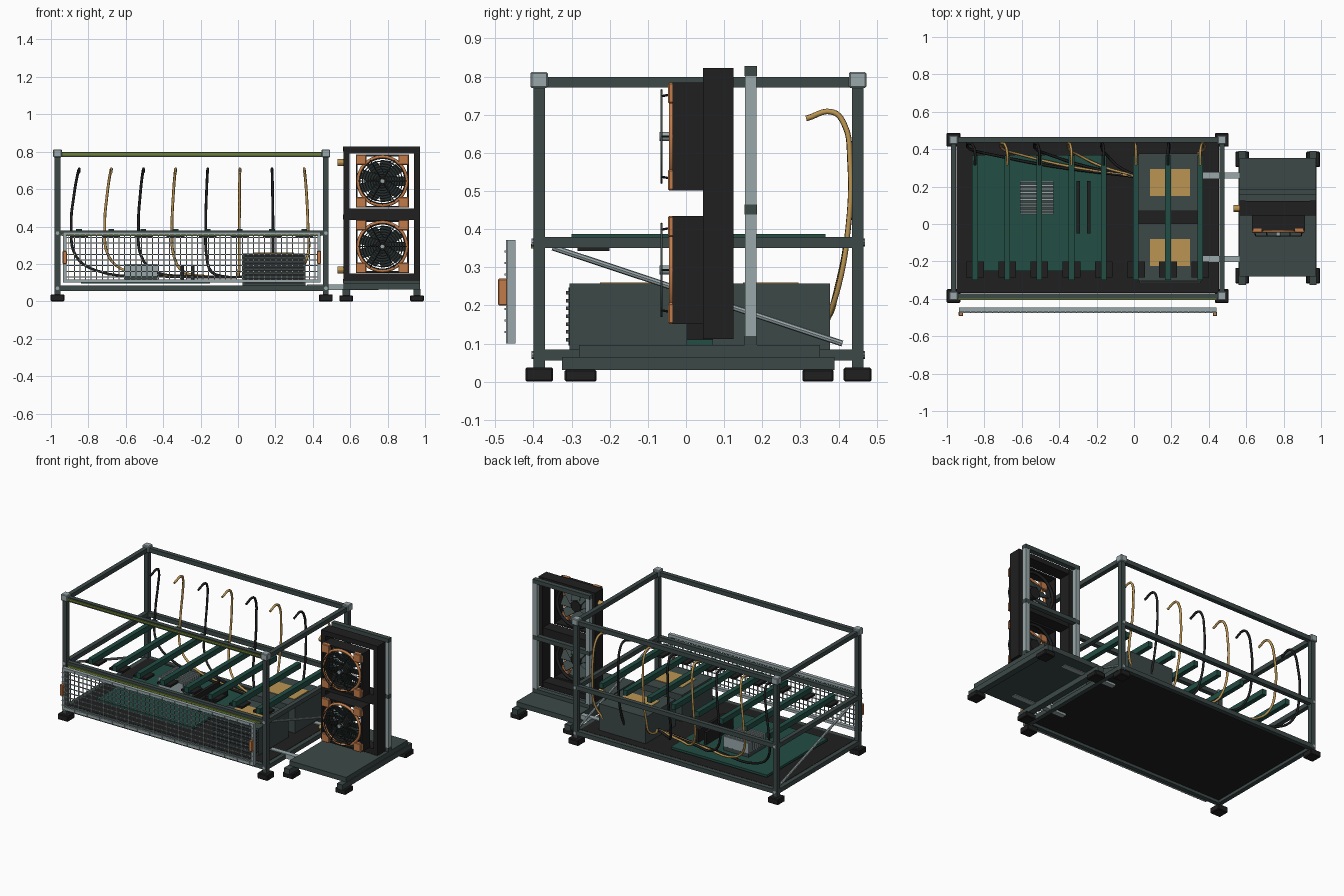
import bpy
import math
from mathutils import Vector

cube = bpy.data.objects.get("Cube")
if cube:
    bpy.data.objects.remove(cube, do_unlink=True)


def material(name, r, g, b):
    m = bpy.data.materials.new(name)
    m.use_nodes = True
    m.diffuse_color = (r, g, b, 1)
    m.node_tree.nodes["Principled BSDF"].inputs["Base Color"].default_value = (r, g, b, 1)
    return m


STEEL = material("dark steel", 0.045, 0.066, 0.064)
ALU = material("light aluminium", 0.32, 0.39, 0.4)
BLACK = material("black", 0.014, 0.014, 0.014)
GREEN = material("board green", 0.016, 0.075, 0.058)
COPPER = material("copper orange", 0.54, 0.2, 0.07)
TAN = material("brass tan", 0.5, 0.3, 0.085)
OLIVE = material("olive strip", 0.16, 0.22, 0.03)


def finish(name, mat):
    ob = bpy.context.object
    ob.name = name
    ob.data.materials.append(mat)
    return ob


def box(name, mat, x, y, z, bevel=0):
    """Box from (min, max) ranges."""
    bpy.ops.mesh.primitive_cube_add(size=1, location=[sum(r) / 2 for r in (x, y, z)])
    ob = finish(name, mat)
    ob.scale = [r[1] - r[0] for r in (x, y, z)]
    if bevel:
        bpy.ops.object.transform_apply(location=False, rotation=False)
        mod = ob.modifiers.new("bevel", "BEVEL")
        mod.width = bevel
        mod.segments = 1
    return ob


def around(c, w):
    return (c - w / 2, c + w / 2)


def rod(name, mat, a, b, radius, sides=8):
    a, b = Vector(a), Vector(b)
    bpy.ops.mesh.primitive_cylinder_add(vertices=sides, radius=radius, depth=(b - a).length,
                                        location=(a + b) / 2)
    ob = finish(name, mat)
    ob.rotation_euler = (b - a).to_track_quat("Z", "Y").to_euler()
    bpy.ops.object.shade_smooth_by_angle()
    return ob


def ring(name, mat, center, major, minor):
    bpy.ops.mesh.primitive_torus_add(location=center, rotation=(math.pi / 2, 0, 0), major_segments=32,
                                     minor_segments=6, major_radius=major, minor_radius=minor)
    bpy.ops.object.shade_smooth()
    return finish(name, mat)


# Main frame: posts, feet, corner blocks and rails
X0, X1, Y0, Y1, W = -0.965, 0.47, -0.385, 0.45, 0.03
for px in (X0, X1):
    for py in (Y0, Y1):
        box("frame_post", STEEL, around(px, W), around(py, W), (0.035, 0.79))
        box("frame_foot", BLACK, around(px, 0.073), around(py, 0.073), (0, 0.037), 0.004)
        box("corner_block", ALU, around(px, 0.046), around(py, 0.046), (0.77, 0.812), 0.004)
        for z in (0.07, 0.365):
            s = -1 if py < 0 else 1
            rod("frame_bolt", ALU, (px, py, z), (px, py + s * 0.02, z), 0.01)
for z in (0.07, 0.365, 0.785):
    for py in (Y0, Y1):
        box("long_rail", STEEL, (X0, X1), around(py, W - 0.002), around(z, W - 0.002))
    for px in (X0, X1):
        box("side_rail", STEEL, around(px, W - 0.002), (Y0, Y1), around(z, W - 0.002))
for z in (0.355, 0.787):
    box("light_strip", OLIVE, (X0 + 0.025, X1 - 0.025), (-0.406, -0.398), around(z, 0.012))

# Diagonal side braces and floor tray
for px in (X0, X1):
    rod("diagonal_brace", ALU, (px, -0.35, 0.352), (px, 0.41, 0.1), 0.008)
box("floor_tray", BLACK, (X0 + 0.015, X1 - 0.015), (Y0 + 0.015, Y1 - 0.015), (0.074, 0.085))

# Circuit board with cooler fins and memory sticks
box("circuit_board", GREEN, (-0.84, -0.15), (-0.25, 0.37), (0.095, 0.11))
box("cooler_base", STEEL, (-0.61, -0.43), (0.05, 0.23), (0.11, 0.135))
for i in range(10):
    box("cooler_fin", ALU, (-0.61, -0.43), around(0.055 + i * 0.0189, 0.009), (0.13, 0.2))
for mx in (-0.298, -0.242):
    box("memory_stick", BLACK, around(mx, 0.018), (-0.05, 0.23), (0.11, 0.19))

# Two power supplies with labels, and the slatted front grille
for y0 in (-0.305, 0.07):
    box("power_supply", STEEL, (0.025, 0.36), (y0, y0 + 0.308), (0.085, 0.257))
    box("supply_label", TAN, (0.085, 0.3), (y0 + 0.08, y0 + 0.225), (0.255, 0.26))
box("supply_vent", BLACK, (0.035, 0.35), (-0.308, -0.3), (0.095, 0.247))
for i in range(7):
    box("vent_slat", STEEL, (0.03, 0.355), (-0.315, -0.305), around(0.11 + i * 0.0205, 0.009))

# Cross bars with clips, and a cable rising behind each
for i in range(8):
    bx = -0.85 + i * 0.172
    box("cross_bar", GREEN, around(bx, 0.03), (-0.3, 0.366), (0.352, 0.387))
    box("bar_clip", BLACK, around(bx, 0.095), (-0.285, -0.2), (0.343, 0.356))
    lean = -0.042 + 0.0078 * i if i < 7 else 0.02
    low = bx + lean
    if i < 6:
        reach = -low
        path = [(0.03, 0.25, 0.13), (low + reach * 0.5, 0.31, 0.135),
                (low + reach * 0.15, 0.37, 0.165), (low + reach * 0.03, 0.395, 0.24)]
    else:
        path = [(bx - (i - 6) * 0.02, 0.37, 0.16), (low, 0.4, 0.25)]
    path += [(low, 0.425, 0.4), (bx + lean * 0.6, 0.43, 0.58), (bx + lean * 0.2, 0.415, 0.675),
             (bx, 0.385, 0.707), (bx, 0.315, 0.69)]
    curve = bpy.data.curves.new("cable", "CURVE")
    curve.dimensions = "3D"
    curve.bevel_depth = 0.0075
    curve.bevel_resolution = 1
    curve.resolution_u = 5
    curve.use_fill_caps = True
    spline = curve.splines.new("BEZIER")
    spline.bezier_points.add(len(path) - 1)
    for p, co in zip(spline.bezier_points, path):
        p.co = co
        p.handle_left_type = p.handle_right_type = "AUTO"
    curve.materials.append(TAN if i % 2 else BLACK)
    bpy.context.collection.objects.link(bpy.data.objects.new("cable", curve))

# Detached front mesh panel with end handles
PX0, PX1, PZ0, PZ1, PY = -0.935, 0.442, 0.1, 0.372, (-0.47, -0.447)
for z in (PZ0 + 0.009, PZ1 - 0.009):
    box("panel_rail", ALU, (PX0, PX1), PY, around(z, 0.018))
for px in (PX0 + 0.009, PX1 - 0.009):
    box("panel_end", ALU, around(px, 0.018), PY, (PZ0, PZ1))
    box("panel_handle", COPPER, around(px, 0.022), (-0.493, -0.468), (0.2, 0.27), 0.003)
for i in range(1, 46):
    x = PX0 + (PX1 - PX0) * i / 46
    box("mesh_upright", ALU, around(x, 0.005), (-0.472, -0.467), (PZ0, PZ1))
for i in range(1, 9):
    z = PZ0 + (PZ1 - PZ0) * i / 9
    box("mesh_wire", ALU, (PX0, PX1), (-0.476, -0.471), around(z, 0.005))

# Radiator stand: feet, skids, platform and linking bars
for sx in (0.578, 0.957):
    box("stand_skid", STEEL, around(sx, 0.04), (-0.325, 0.39), (0.03, 0.065))
    for y in ((-0.318, -0.235), (0.305, 0.387)):
        box("stand_foot", BLACK, around(sx, 0.073), y, (0, 0.032), 0.004)
    box("stand_upright", ALU, around(sx, 0.03), (0.155, 0.185), (0.095, 0.805))
box("stand_platform", STEEL, (0.565, 0.972), (-0.28, 0.352), (0.064, 0.096))
for y in (-0.188, 0.26):
    box("link_bar", ALU, (0.37, 0.57), around(y, 0.033), (0.063, 0.09))
    box("link_tongue", ALU, (0.37, 0.75), around(y, 0.033), (0.06, 0.07))
for z in ((0.095, 0.12), (0.438, 0.465), (0.802, 0.828)):
    box("stand_crossbar", STEEL, (0.562, 0.973), (0.154, 0.186), z)

# Open radiator frame and brass fittings
for x in ((0.565, 0.597), (0.942, 0.972)):
    box("radiator_side", BLACK, x, (0.045, 0.125), (0.112, 0.822))
for z in ((0.112, 0.148), (0.435, 0.497), (0.79, 0.822)):
    box("radiator_bar", BLACK, (0.566, 0.971), (0.046, 0.124), z)
for z in (0.168, 0.742):
    rod("brass_fitting", TAN, (0.533, 0.083, z), (0.57, 0.083, z), 0.018, 12)

# Two fans: shroud walls, copper corners and ring, blades and round guard
CX, H = 0.772, 0.142
for cz in (0.293, 0.643):
    for s in (-1, 1):
        box("shroud_side", BLACK, around(CX + s * (H - 0.005), 0.01), (-0.035, 0.05), (cz - H, cz + H))
        box("shroud_cap", BLACK, (CX - H, CX + H), (-0.035, 0.05), around(cz + s * (H - 0.005), 0.01))
        for t in (-1, 1):
            box("shroud_corner", COPPER, around(CX + s * (H - 0.028), 0.056), (-0.047, -0.02),
                around(cz + t * (H - 0.028), 0.056), 0.004)
    ring("fan_ring", COPPER, (CX, -0.037, cz), 0.13, 0.009)
    ring("rear_ring", BLACK, (CX, 0.035, cz), 0.128, 0.01)
    rod("fan_hub", BLACK, (CX, -0.03, cz), (CX, 0.03, cz), 0.035, 20)
    rod("hub_badge", ALU, (CX, -0.069, cz), (CX, -0.03, cz), 0.012, 12)
    for k in range(9):
        a = k * math.tau / 9
        spot = Vector((CX + 0.073 * math.cos(a), 0, cz + 0.073 * math.sin(a)))
        bpy.ops.mesh.primitive_cube_add(size=1, location=spot)
        blade = finish("fan_blade", STEEL)
        blade.scale = (0.09, 0.006, 0.058)
        blade.rotation_mode = "ZYX"
        blade.rotation_euler = (math.radians(35), -a, 0)
    for k in range(8):
        ring("guard_ring", STEEL, (CX, -0.064, cz), 0.022 + k * 0.0142, 0.0028)
    for k in range(6):
        a = k * math.tau / 6
        dx, dz = math.cos(a), math.sin(a)
        rod("guard_spoke", BLACK, (CX, -0.064, cz), (CX + 0.122 * dx, -0.064, cz + 0.122 * dz), 0.003)
        rod("guard_mount", BLACK, (CX + 0.122 * dx, -0.064, cz + 0.122 * dz),
            (CX + 0.128 * dx, -0.037, cz + 0.128 * dz), 0.003)
